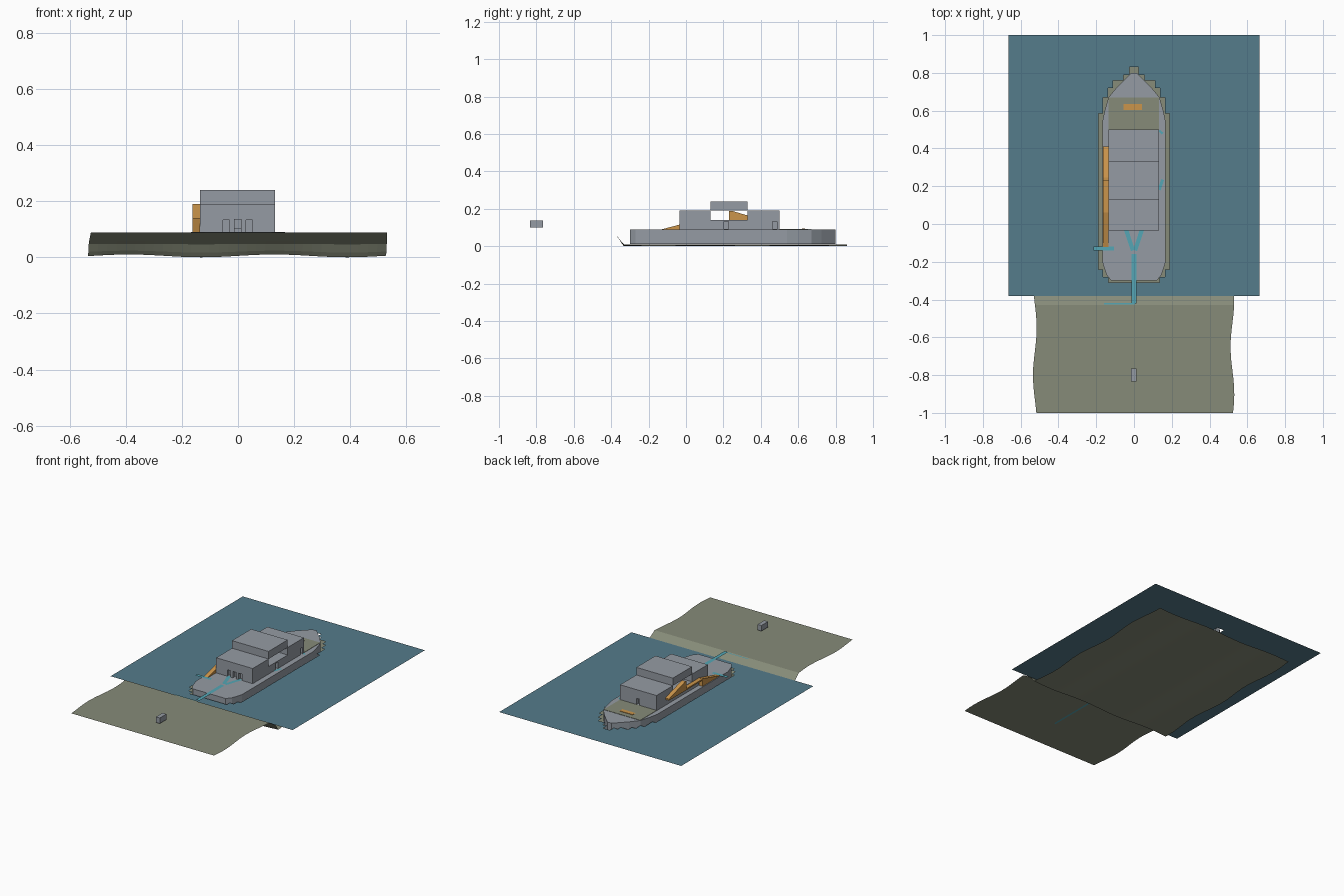
import bpy, bmesh, math
from mathutils import Vector

if "Cube" in bpy.data.objects:
    bpy.data.objects.remove(bpy.data.objects["Cube"])


def mat(name, col):
    m = bpy.data.materials.new(name)
    m.diffuse_color = (*col, 1)
    m.use_nodes = True
    m.node_tree.nodes["Principled BSDF"].inputs["Base Color"].default_value = m.diffuse_color
    return m


GREY = mat("ship grey", (0.30, 0.33, 0.37))
WATER = mat("water blue", (0.09, 0.20, 0.26))
OLIVE = mat("olive ground", (0.24, 0.26, 0.19))
ORANGE = mat("stair orange", (0.60, 0.30, 0.07))
CYAN = mat("path cyan", (0.09, 0.38, 0.46))


def finish(bm, name, m):
    me = bpy.data.meshes.new(name)
    bm.to_mesh(me)
    bm.free()
    me.materials.append(m)
    ob = bpy.data.objects.new(name, me)
    bpy.context.collection.objects.link(ob)
    return ob


def prism(name, m, pts, depth):
    """Closed solid from a flat outline swept along depth."""
    bm = bmesh.new()
    f = bm.faces.new([bm.verts.new(p) for p in pts])
    ext = bmesh.ops.extrude_face_region(bm, geom=[f])
    vs = [g for g in ext["geom"] if isinstance(g, bmesh.types.BMVert)]
    bmesh.ops.translate(bm, verts=vs, vec=depth)
    bmesh.ops.recalc_face_normals(bm, faces=bm.faces)
    return finish(bm, name, m)


def box(name, m, x0, x1, y0, y1, z0, z1):
    return prism(name, m, [(x0, y0, z0), (x1, y0, z0), (x1, y1, z0), (x0, y1, z0)],
                 (0, 0, z1 - z0))


def path(name, a, b, z=0.092, w=0.022):
    """Flat marker strip between two points on the deck."""
    a, b = Vector(a), Vector(b)
    d = (b - a).normalized() * w / 2
    n = Vector((-d.y, d.x))
    bm = bmesh.new()
    bm.faces.new([bm.verts.new((p.x, p.y, z)) for p in (a - n, b - n, b + n, a + n)])
    bm.normal_update()
    for f in bm.faces:
        if f.normal.z < 0:
            f.normal_flip()
    return finish(bm, name, CYAN)


# water sheet with a stepped opening around the hull
ZW = 0.058
rows = [(-0.38, 0), (-0.31, 0.135), (-0.28, 0.165), (-0.24, 0.188), (0.585, 0.165),
        (0.67, 0.137), (0.72, 0.11), (0.76, 0.055), (0.79, 0.025), (0.83, 0), (1.0, 0)]
bm = bmesh.new()
for (y0, w), (y1, _) in zip(rows, rows[1:]):
    for a, b in ([(-0.665, -w), (w, 0.665)] if w else [(-0.665, 0.665)]):
        bm.faces.new([bm.verts.new(p) for p in
                      ((a, y0, ZW), (b, y0, ZW), (b, y1, ZW), (a, y1, ZW))])
bmesh.ops.remove_doubles(bm, verts=bm.verts, dist=1e-5)
finish(bm, "water", WATER)

# quay ground, bank and rippled bed as one sheet
prof = [(-1 + 0.57 * i / 12, 0.089) for i in range(13)]
prof += [(-0.38, 0.058), (-0.363, 0.047), (-0.345, 0.02), (-0.332, 0.005)]
prof += [(-0.332 + 1.192 * i / 16, 0.005) for i in range(1, 17)]
N = 32
bm = bmesh.new()
grid = []
for y, z in prof:
    xl = -0.525 + 0.01 * math.cos((y + 0.55) * 12.5)
    xr = 0.521 - 0.01 * math.cos((y + 0.65) * 12.5)
    amp = 0.005 * max(0, 1 - (z - 0.005) / 0.05)
    row = []
    for i in range(N + 1):
        x = xl + (xr - xl) * i / N
        row.append(bm.verts.new((x, y, z - amp * math.cos((x + 0.13) * 12.1))))
    grid.append(row)
for r0, r1 in zip(grid, grid[1:]):
    for i in range(N):
        bm.faces.new((r0[i], r0[i + 1], r1[i + 1], r1[i]))
ground = finish(bm, "ground", OLIVE)
for p in ground.data.polygons:
    p.use_smooth = abs(p.center.y - 0.27) < 0.6

# hull with pointed bow
half = [(0.12, -0.30), (0.145, -0.27), (0.168, -0.20), (0.168, 0.54), (0.155, 0.60),
        (0.135, 0.67), (0.09, 0.725), (0.05, 0.765), (0.015, 0.80)]
outline = half + [(-x, y) for x, y in reversed(half)]
prism("hull", GREY, [(x, y, 0.011) for x, y in outline], (0, 0, 0.079))

# foredeck patch and hatch steps
box("foredeck", OLIVE, -0.135, 0.132, 0.50, 0.67, 0.088, 0.092)
box("hatch_upper_step", ORANGE, -0.055, 0.042, 0.620, 0.636, 0.088, 0.095)
box("hatch_lower_step", ORANGE, -0.055, 0.042, 0.604, 0.620, 0.088, 0.093)

# deck house: tall ends, low open middle, bridge above
X0, X1 = -0.135, 0.132
houses = [box("front_cabin", GREY, X0, X1, -0.035, 0.13, 0.09, 0.19),
          box("middle_cabin", GREY, X0, X1, 0.13, 0.33, 0.09, 0.14),
          box("rear_cabin", GREY, X0, X1, 0.33, 0.50, 0.09, 0.19)]
box("bridge", GREY, X0, X1, 0.13, 0.33, 0.19, 0.24)


# door recesses
def door(house, x, y, sx, sy):
    c = box("door_cutter", GREY, x - sx, x + sx, y - sy, y + sy, 0.0905, 0.132)
    c.hide_render = True
    c.hide_viewport = True
    c.display_type = 'WIRE'
    b = house.modifiers.new("door", 'BOOLEAN')
    b.operation, b.object, b.solver = 'DIFFERENCE', c, 'EXACT'


for x in (-0.042, 0, 0.040):
    door(houses[0], x, -0.035, 0.012, 0.02)
door(houses[0], X0, 0.05, 0.02, 0.012)
door(houses[1], X1, 0.215, 0.02, 0.012)
door(houses[2], X1, 0.475, 0.02, 0.012)
door(houses[2], 0, 0.50, 0.012, 0.02)


# side stairs and the walkway joining them
def flight(name, pts):
    prism(name, ORANGE, [(-0.163, y, z) for y, z in pts], (0.027, 0, 0))


flight("lower_stair", [(-0.13, 0.09), (0.06, 0.14), (0.06, 0.09)])
flight("walkway", [(0.06, 0.13), (0.06, 0.139), (0.23, 0.139), (0.23, 0.13)])
flight("upper_stair", [(0.23, 0.13), (0.23, 0.189), (0.245, 0.189), (0.41, 0.14), (0.41, 0.13)])

# route markers on deck and ashore
for s in (-1, 1):
    path("door_route", (s * 0.042, -0.03), (s * 0.006, -0.14))
path("gangway_route", (0, -0.16), (0, -0.42), 0.093, 0.025)
path("stair_route", (-0.215, -0.13), (-0.105, -0.13), 0.0925)
path("side_route", (0.133, 0.18), (0.152, 0.235), 0.0915, 0.016)
path("aft_route", (0.133, 0.495), (0.152, 0.478), 0.0915, 0.012)
path("buried_route", (0, -0.42), (0, -0.76), 0.0865, 0.012)
path("buried_branch", (0, -0.425), (-0.16, -0.425), 0.0865, 0.012)

# small shore marker block
box("shore_block", GREY, -0.015, 0.013, -0.835, -0.765, 0.10, 0.137)
